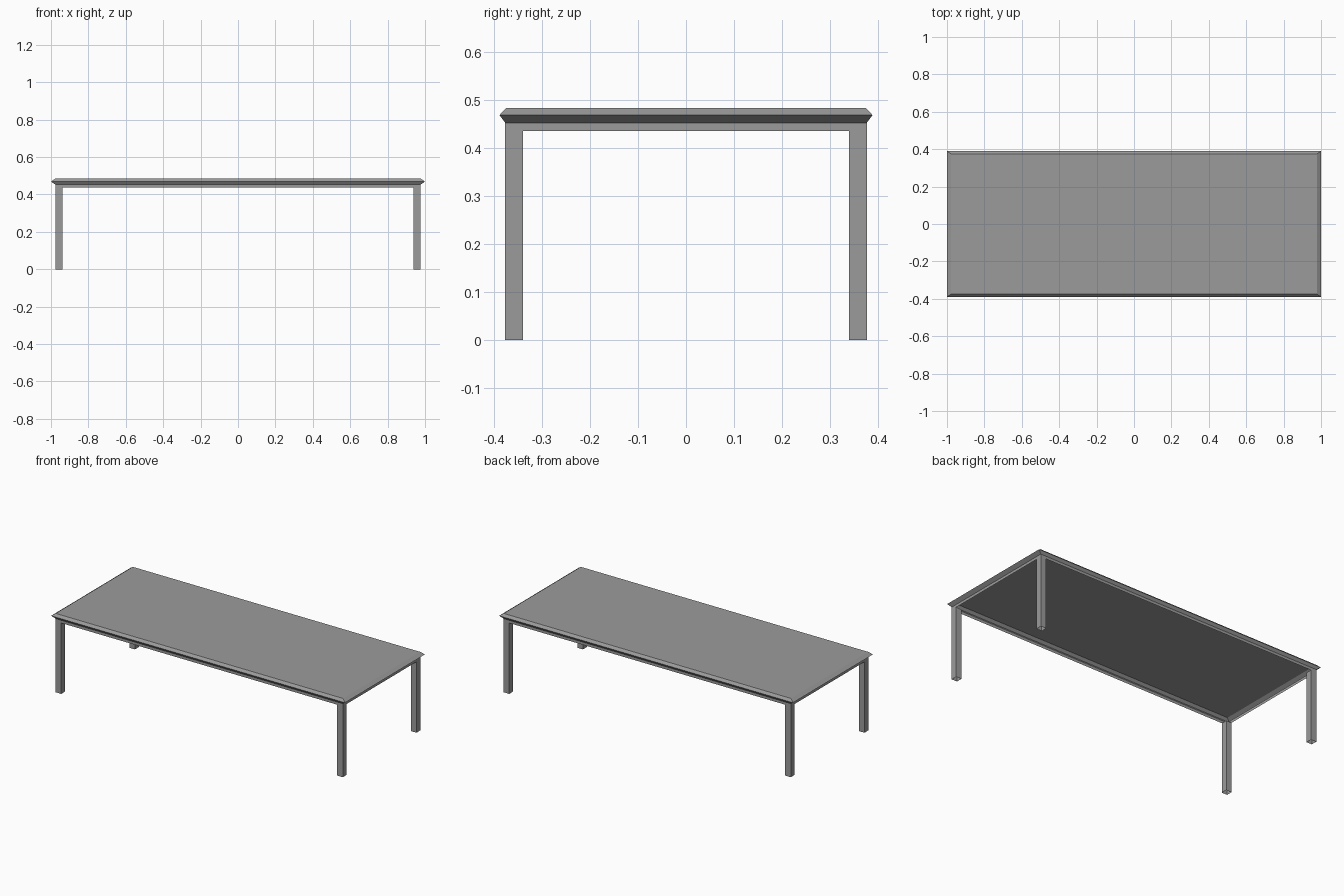
import bpy, bmesh

if "Cube" in bpy.data.objects:
    bpy.data.objects.remove(bpy.data.objects["Cube"])

grey = bpy.data.materials.new("dark_grey")
grey.diffuse_color = (0.33, 0.33, 0.33, 1)
grey.use_nodes = True
grey.node_tree.nodes["Principled BSDF"].inputs["Base Color"].default_value = grey.diffuse_color

LX, LY, W = 0.977, 0.377, 0.0375     # outer frame half sizes, leg width
Z_RAIL, Z_TOP = 0.436, 0.453         # bottom of skirt, bottom of bevelled rim
SIGNS = ((-1, -1), (1, -1), (1, 1), (-1, 1))


def shell(name, sections, cx=0, cy=0, cap_top=False):
    """Open-bottomed shell through stacked rectangles (half x, half y, z)."""
    bm = bmesh.new()
    rings = [[bm.verts.new((cx + sx * hx, cy + sy * hy, z)) for sx, sy in SIGNS]
             for hx, hy, z in sections]
    for low, high in zip(rings, rings[1:]):
        for i in range(4):
            j = (i + 1) % 4
            bm.faces.new((low[i], low[j], high[j], high[i]))
    if cap_top:
        bm.faces.new(rings[-1])
    mesh = bpy.data.meshes.new(name)
    bm.to_mesh(mesh)
    bm.free()
    mesh.materials.append(grey)
    obj = bpy.data.objects.new(name, mesh)
    bpy.context.collection.objects.link(obj)


# Table top: thin skirt, pointed bevelled rim and flat top, open underneath
shell("table_top", [(LX, LY, Z_RAIL), (LX, LY, Z_TOP), (1.0, 0.389, 0.469),
                    (0.978, 0.375, 0.484)], cap_top=True)

# Four hollow corner legs
for sx, side in ((-1, "left"), (1, "right")):
    for sy, end in ((-1, "front"), (1, "back")):
        shell(f"{end}_{side}_leg", [(W / 2, W / 2, 0), (W / 2, W / 2, Z_RAIL)],
              sx * (LX - W / 2), sy * (LY - W / 2))
